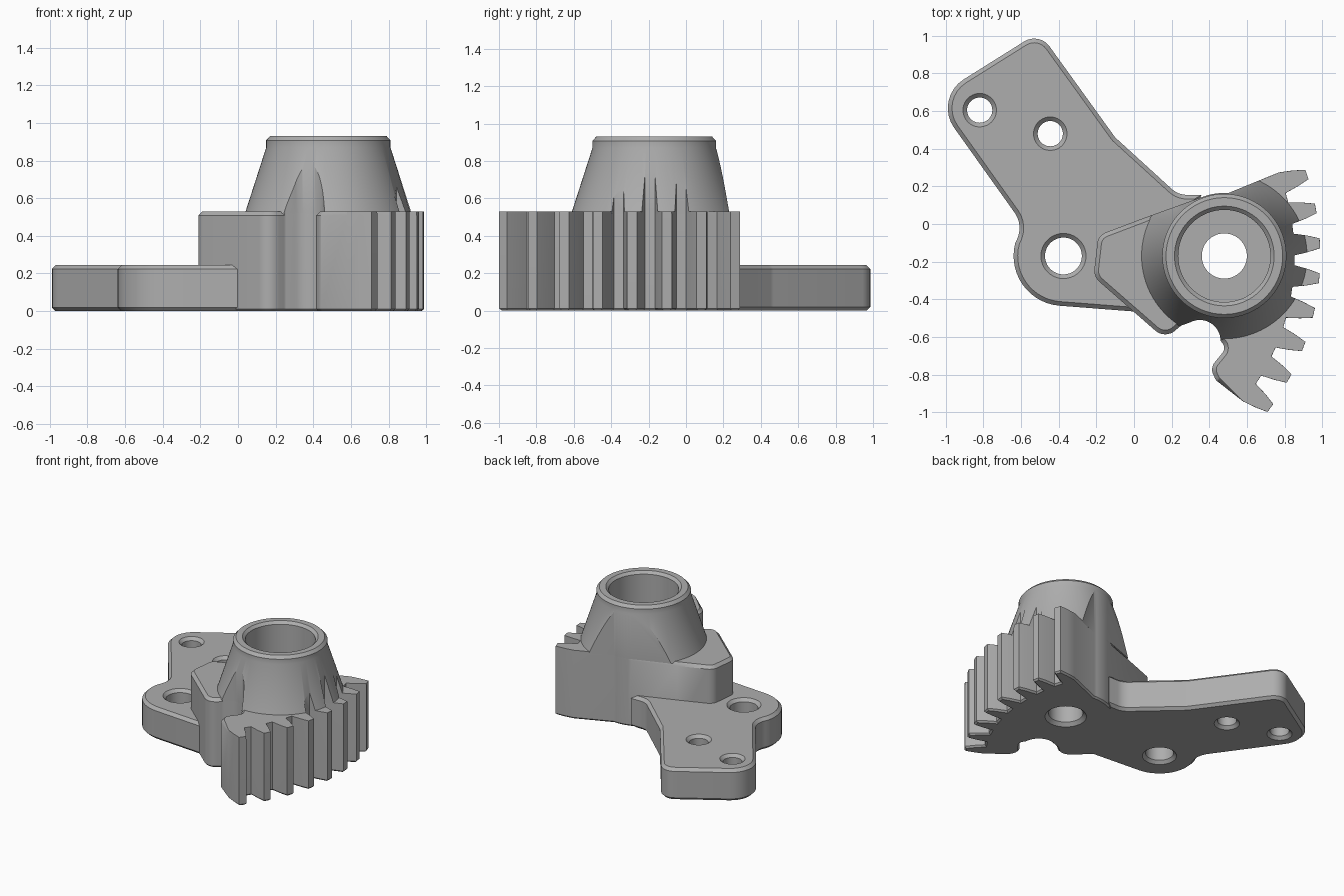
import bpy
import bmesh
from math import sin, cos, tan, pi, radians
from mathutils import Vector

cube = bpy.data.objects.get("Cube")
if cube:
    bpy.data.objects.remove(cube, do_unlink=True)

grey = bpy.data.materials.new("plain grey")
grey.use_nodes = True
grey.diffuse_color = (0.42, 0.42, 0.42, 1)
grey.node_tree.nodes["Principled BSDF"].inputs["Base Color"].default_value = grey.diffuse_color

HUB = Vector((0.48, -0.17))       # axis of the conical boss
PIVOT = Vector((-0.375, -0.17))   # centre of the gear sector
PLATE_TOP, BLOCK_TOP, BOSS_TOP = 0.245, 0.53, 0.93
ROOT, PITCH, TIP = 1.228, 1.3, 1.365


def polar(centre, r, deg):
    a = radians(deg)
    return (centre[0] + r * cos(a), centre[1] + r * sin(a), 0)


def arc(centre, r, start, end, steps=14):
    return [polar(centre, r, start + (end - start) * i / steps) for i in range(steps + 1)]


def fillet(corners, steps=8):
    """Round each (x, y, radius) corner of a closed outline."""
    out = []
    for i, (x, y, r) in enumerate(corners):
        p = Vector((x, y))
        if r == 0:
            out.append(p)
            continue
        a = (Vector(corners[i - 1][:2]) - p).normalized()
        b = (Vector(corners[(i + 1) % len(corners)][:2]) - p).normalized()
        half = a.angle(b) / 2
        centre = p + (a + b).normalized() * r / sin(half)
        va, vb = p + a * r / tan(half) - centre, p + b * r / tan(half) - centre
        sweep = pi - 2 * half
        for k in range(steps + 1):
            t = k / steps
            out.append(centre + (va * sin((1 - t) * sweep) + vb * sin(t * sweep)) / sin(sweep))
    return out


def inset(pts, amount):
    """Move a counter-clockwise outline inwards; amount(p) gives the distance."""
    out = []
    for i, p in enumerate(pts):
        d1 = (p - pts[i - 1]).normalized()
        d2 = (pts[(i + 1) % len(pts)] - p).normalized()
        n1, n2 = Vector((-d1.y, d1.x)), Vector((-d2.y, d2.x))
        out.append(p + (n1 + n2) / max(1 + n1.dot(n2), 0.5) * amount(p))
    return out


def finish(name, bm):
    bmesh.ops.recalc_face_normals(bm, faces=bm.faces)
    mesh = bpy.data.meshes.new(name)
    bm.to_mesh(mesh)
    bm.free()
    mesh.materials.append(grey)
    obj = bpy.data.objects.new(name, mesh)
    bpy.context.collection.objects.link(obj)
    return obj


def loft(name, rings):
    """Skin a stack of equal-length rings and cap both ends."""
    bm = bmesh.new()
    loops = [[bm.verts.new((p[0], p[1], z)) for p in pts] for pts, z in rings]
    n = len(loops[0])
    for lo, hi in zip(loops, loops[1:]):
        for i in range(n):
            j = (i + 1) % n
            bm.faces.new((lo[i], lo[j], hi[j], hi[i]))
    bm.faces.new(loops[0][::-1])
    bm.faces.new(loops[-1])
    return finish(name, bm)


def prism(name, pts, top, low, high, rule=lambda p: True):
    """Extruded outline with chamfered lower and (by rule) upper edges."""
    return loft(name, [
        (inset(pts, lambda p: low), 0), (pts, low), (pts, top - high),
        (inset(pts, lambda p: high if rule(p) else 0.0005), top)])


def turned(name, centre, profile, segments=72):
    """Solid of revolution from (radius, z) pairs."""
    return loft(name, [([polar(centre, r, 360 * i / segments) for i in range(segments)], z)
                       for r, z in profile])


def carve(obj, tool, operation="DIFFERENCE"):
    mod = obj.modifiers.new("carve", "BOOLEAN")
    mod.operation, mod.solver, mod.object = operation, "EXACT", tool
    graph = bpy.context.evaluated_depsgraph_get()
    mesh = bpy.data.meshes.new_from_object(obj.evaluated_get(graph))
    obj.modifiers.clear()
    obj.data = mesh


def hole_cutter(x, y, r, c):
    return turned("hole_cutter", (x, y), [
        (r + 2 * c, -c), (r, c), (r, PLATE_TOP - c), (r + 2 * c, PLATE_TOP + c)], 40)


# Outline of the flat arm
arm_outline = fillet(
    [(-0.504, 1.02, 0.1), (-1.067, 0.667, 0.18), (-0.588, -0.005, 0.14)]
    + arc(PIVOT, 0.265, 165, 265)
    + [(0, -0.465, 0), (0.06, -0.47, 0), (0.3, 0.05, 0), (0.36, 0.155, 0),
       (0.235, 0.155, 0.12), (-0.1, 0.46, 0.1)])

# Outline of the gear sector block: back wall, nose, notch, foot, then teeth
block_corners = [(0.5, 0.164, 0)] + arc(HUB, 0.335, 90, 110, 5)
block_corners += [(0.05, 0.031, 0), (-0.19, -0.06, 0.07), (-0.215, -0.28, 0.08),
                  (0.165, -0.612, 0.08), (0.25, -0.54, 0.04)]
block_corners += arc((0.35, -0.62), 0.11, 118, 0)
block_corners += [(0.49, -0.66, 0.04), (0.405, -0.765, 0.06), (0.435, -0.83, 0.04)]
for k in range(8):
    mid = -36.3 + 7.83 * k
    block_corners += [polar(PIVOT, r, mid + d) for r, d in (
        (ROOT, -2.7), (PITCH, -1.95), (TIP, -1.1), (TIP, 1.1), (PITCH, 1.95), (ROOT, 2.7))]
block_outline = fillet(block_corners)


def chamfered(p):
    return (p - HUB).length > 0.44 and (p - PIVOT).length < ROOT - 0.02


arm = prism("mounting_arm", arm_outline, PLATE_TOP, 0.02, 0.022)
block = prism("gear_sector", block_outline, BLOCK_TOP, 0.012, 0.022, chamfered)

# Conical boss, trimmed to the block outline
boss = turned("conical_boss", HUB, [
    (0.443, BLOCK_TOP - 0.01), (0.33, 0.87), (0.33, BOSS_TOP - 0.022), (0.31, BOSS_TOP)], 96)
trim = loft("boss_trim", [(block_outline, 0.4), (block_outline, 1.1)])
carve(boss, trim, "INTERSECT")

# Stepped bore through the boss and arm holes
bore = turned("bore_cutter", HUB, [
    (0.165, -0.02), (0.12, 0.025), (0.12, 0.2), (0.245, 0.2),
    (0.245, BOSS_TOP - 0.02), (0.285, BOSS_TOP + 0.02)])
for part in (arm, block, boss):
    carve(part, bore)
holes = [hole_cutter(-0.82, 0.605, 0.067, 0.022), hole_cutter(-0.445, 0.48, 0.067, 0.022),
         hole_cutter(-0.375, -0.17, 0.098, 0.022)]
for hole in holes:
    carve(arm, hole)
for tool in [trim, bore] + holes:
    bpy.data.objects.remove(tool, do_unlink=True)

# Smooth curved walls, keep edges crisp
for part in (arm, block, boss):
    bpy.ops.object.select_all(action="DESELECT")
    part.select_set(True)
    bpy.context.view_layer.objects.active = part
    bpy.ops.object.shade_smooth_by_angle(angle=radians(28))
